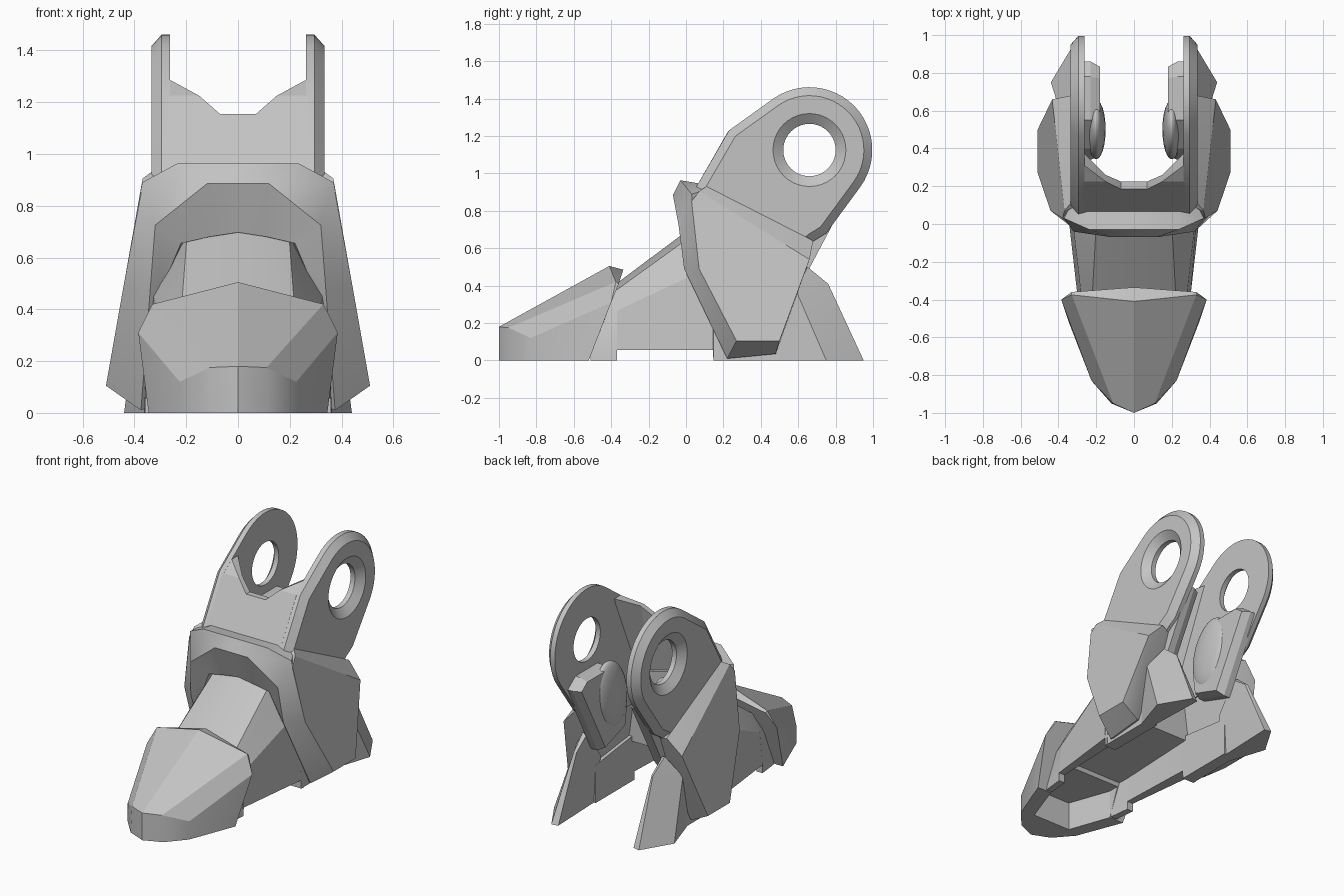
import bpy, bmesh, math
from mathutils import Matrix, Vector

cube = bpy.data.objects.get("Cube")
if cube:
    bpy.data.objects.remove(cube, do_unlink=True)

grey = bpy.data.materials.new("plain_grey")
grey.use_nodes = True
COLOUR = (0.55, 0.55, 0.55, 1)
grey.diffuse_color = COLOUR
for node in grey.node_tree.nodes:
    if node.type == 'BSDF_PRINCIPLED':
        node.inputs["Base Color"].default_value = COLOUR
        node.inputs["Roughness"].default_value = 0.6


def finish(name, bm, angle=28):
    bmesh.ops.remove_doubles(bm, verts=bm.verts[:], dist=0.0005)
    bmesh.ops.recalc_face_normals(bm, faces=bm.faces[:])
    mesh = bpy.data.meshes.new(name)
    bm.to_mesh(mesh)
    bm.free()
    mesh.materials.append(grey)
    obj = bpy.data.objects.new(name, mesh)
    bpy.context.collection.objects.link(obj)
    smooth(obj, angle)
    return obj


def smooth(obj, angle):
    bpy.ops.object.select_all(action='DESELECT')
    obj.select_set(True)
    bpy.context.view_layer.objects.active = obj
    bpy.ops.object.shade_smooth_by_angle(angle=math.radians(angle))


def cut(obj, cutter, angle):
    """Subtract a helper solid, then remove the helper."""
    cutter.hide_render = True
    mod = obj.modifiers.new("cut", 'BOOLEAN')
    mod.operation = 'DIFFERENCE'
    mod.solver = 'EXACT'
    mod.object = cutter
    bpy.context.view_layer.objects.active = obj
    bpy.ops.object.modifier_apply(modifier=mod.name)
    bpy.data.objects.remove(cutter, do_unlink=True)
    smooth(obj, angle)


def loft(name, rings, angle=28):
    """Skin closed rings of equal length and cap both ends."""
    bm = bmesh.new()
    rows = [[bm.verts.new(p) for p in ring] for ring in rings]
    n = len(rows[0])
    for a, b in zip(rows, rows[1:]):
        for i in range(n):
            j = (i + 1) % n
            bm.faces.new((a[i], a[j], b[j], b[i]))
    bm.faces.new(rows[0])
    bm.faces.new(rows[-1])
    return finish(name, bm, angle)


def hull(name, points, angle=15):
    bm = bmesh.new()
    for p in points:
        bm.verts.new(p)
    bmesh.ops.convex_hull(bm, input=bm.verts[:])
    loose = [v for v in bm.verts if not v.link_faces]
    bmesh.ops.delete(bm, geom=loose, context='VERTS')
    bmesh.ops.dissolve_limit(bm, angle_limit=0.03, verts=bm.verts[:], edges=bm.edges[:])
    return finish(name, bm, angle)


def flip(points):
    return [(-x, y, z) for x, y, z in points]


def inset(outline, d):
    """Offset a convex 2D outline inwards."""
    centre = sum((Vector(p) for p in outline), Vector((0, 0))) / len(outline)
    n, out = len(outline), []
    for i in range(n):
        p, q, r = (Vector(outline[k % n]) for k in (i - 1, i, i + 1))
        normals = []
        for e in (q - p, r - q):
            m = Vector((-e.y, e.x)).normalized()
            normals.append(m if m.dot(centre - q) > 0 else -m)
        m = normals[0] + normals[1]
        out.append(q + m * (2 * d / m.dot(m)))
    return out


# Toe cap: faceted wedge with a slanted flat back, hollowed underneath
half = [(0, -1, .18), (0, -1, 0), (.11, -.95, .175), (.12, -.95, 0),
        (.225, -.83, .12), (.225, -.83, 0), (.385, -.4, .31), (.33, -.375, .42),
        (.33, -.36, .41), (.345, -.52, 0), (0, -.41, .505), (0, -.335, .485)]
toe = hull("toe_cap", half + flip(half), 25)
hollow = [(x, y, z) for x, y in ((.24, -.3), (.24, -.52), (.14, -.8)) for z in (-.1, .19)]
cut(toe, hull("toe_cutter", hollow + flip(hollow)), 25)

# Instep: arched body over a flat-roofed channel, notched along the bottom
rings = []
for y, base in ((-.51, 0), (-.37, 0), (-.369, .055), (.145, .055), (.146, 0), (.17, 0)):
    t = min((y + .36) / .36, 1.4)
    foot = .343 + .115 * y
    side = [(foot, base), (foot - .02, .27 + .17 * t), (.22 - .02 * t, .385 + .26 * t)]
    arch = side + [(0, .42 + .27 * t)] + [(-x, z) for x, z in reversed(side)]
    w, roof = min(.275, foot - .045), .25 + .08 * y
    channel = [(-w, base), (-w, roof), (w, roof), (w, base)]
    rings.append([(x, y, z) for x, z in arch + channel])
loft("instep", rings)

# Ankle collar: band with a funnelled arch, right to left
stations = [
    [(.35, .35, .1), (.51, .27, .105), (.375, .22, .01), (.33, .24, .03), (.33, .3, .05)],
    [(.33, .2, .49), (.442, .07, .49), (.338, -.01, .49), (.295, .03, .48), (.28, .15, .48)],
    [(.33, .11, .91), (.37, .03, .89), (.32, -.04, .725), (.22, .01, .655), (.2, .12, .66)],
    [(.25, .11, .94), (.235, -.03, .963), (.12, -.07, .885), (.11, 0, .68), (.1, .12, .68)],
    [(0, .11, .94), (0, -.03, .963), (0, -.07, .885), (0, 0, .697), (0, .12, .697)]]
loft("ankle_collar", stations + [flip(s) for s in stations[-2::-1]], 38)

# Web between the lugs: a leaning plate with a dipped top edge
web = []
for x, y, z, back in ((.27, .315, 1.29, .38), (.15, .225, 1.225, .26), (.07, .185, 1.155, .225)):
    web.append([(x, .05, .92), (x, min(y, .225), min(z, 1.225)), (x, y, z),
                (x, back, z), (x, .13, .72), (x, .08, .72)])
loft("ankle_web", web + [flip(s) for s in web[::-1]], 15)

# Lug outline: straight flanks tangent to a round eye
EYE = Vector((.66, 1.125))
outline = [(.05, .92), (.23, 1.23)]
for i in range(25):
    a = math.radians(125 - 161 * i / 24)
    outline.append((EYE.x + .336 * math.cos(a), EYE.y + .336 * math.sin(a)))
outline += [(.75, .68), (.68, .637), (.55, .52), (.2, .52)]


def eye_ring(x, r, n=40):
    return [(x, EYE.x + r * math.cos(k * math.tau / n), EYE.y + r * math.sin(k * math.tau / n))
            for k in range(n)]


def armour_x(z):
    return .51 - .177 * (z - .105)


for side, s in (("left", 1), ("right", -1)):
    def place(points):
        return points if s == 1 else flip(points)

    # Lug plate with chamfered rim and countersunk eye
    lug = loft(side + "_lug", [
        place([(.262, y, z) for y, z in outline]),
        place([(.295, y, z) for y, z in outline]),
        place([(.335, y, z) for y, z in inset(outline, .045)])])
    cut(lug, loft("eye_cutter", [place(eye_ring(x, r)) for x, r in
                                 ((.2, .14), (.295, .14), (.335, .195), (.345, .209))]), 28)

    # Side armour
    panel = [(.03, .85), (.07, .905), (.66, .54), (.62, .46), (.5, .105), (.27, .105), (.07, .49)]
    points = [(armour_x(z), y, z) for y, z in panel]
    points += [(.335, .11, .93), (.335, .68, .64), (.375, .22, .01), (.375, .48, .035)]
    points += [(.27, y, z) for y, z in ((.11, .92), (.66, .62), (.6, .46), (.12, .5))]
    points += [(.33, .25, .03), (.33, .46, .05)]
    hull(side + "_side_armour", place(points))

    # Heel spur and rear sole rail
    heel = [(.44, .75, 0), (.32, .95, 0), (.29, .76, .41), (.3, .65, .5), (.39, .59, .37),
            (.275, .94, 0), (.275, .75, .41), (.275, .64, .49), (.275, .5, .3), (.29, .5, 0),
            (.36, .5, 0), (.36, .5, .3)]
    hull(side + "_heel", place(heel))
    rail = [(x, y, z) for y, h in ((.146, .3), (.55, .25))
            for x, z in ((.275, 0), (.275, h), (.345, h), (.36, 0))]
    hull(side + "_sole_rail", place(rail))

    # Inner block behind the lug, its rear edge bevelled
    profile = [(.86, .87), (.78, .93), (.55, .93), (.4, .8), (.34, .6), (.36, .46),
               (.6, .38), (.63, .56)]
    block = [(x, y, z) for x in (.275, .23) for y, z in profile]
    block += [(.18, y, z) for y, z in inset(profile, .02)]
    hull(side + "_inner_block", place(block))

    # Rounded bulge on the block
    bm = bmesh.new()
    bmesh.ops.create_uvsphere(bm, u_segments=24, v_segments=14, radius=1)
    bmesh.ops.transform(bm, verts=bm.verts[:], matrix=Matrix.Translation((s * .2, .5, .72))
                        @ Matrix.Rotation(math.radians(-15), 4, 'X')
                        @ Matrix.Diagonal((.05, .15, .235, 1)))
    finish(side + "_inner_bulge", bm, 60)
